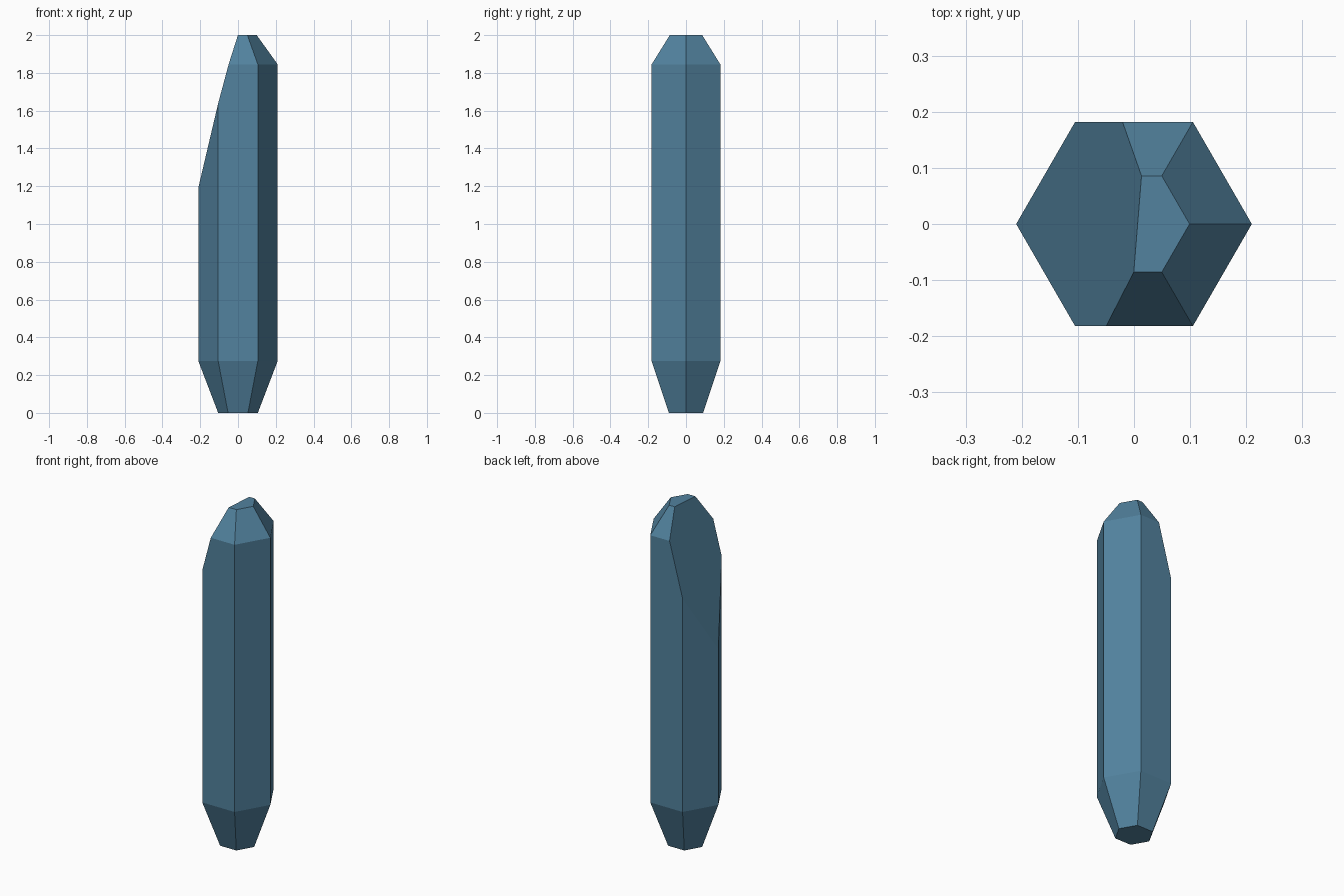
import bpy, bmesh
from math import sin, cos, pi
from mathutils import Vector

cube = bpy.data.objects.get("Cube")
if cube:
    bpy.data.objects.remove(cube, do_unlink=True)

# Blue crystal material
blue = bpy.data.materials.new("slate_blue")
blue.use_nodes = True
colour = (0.084, 0.223, 0.342, 1)
blue.diffuse_color = colour
blue.node_tree.nodes["Principled BSDF"].inputs["Base Color"].default_value = colour

# Six-sided shard: (radius, height) rings, tapered at both ends
profile = [(0.105, 0), (0.21, 0.275), (0.21, 1.845), (0.099, 2)]
SIDES = 6
bm = bmesh.new()
rings = [[bm.verts.new((r * cos(2 * pi * i / SIDES), r * sin(2 * pi * i / SIDES), z))
          for i in range(SIDES)] for r, z in profile]
for low, high in zip(rings, rings[1:]):
    for i in range(SIDES):
        j = (i + 1) % SIDES
        bm.faces.new((low[i], low[j], high[j], high[i]))
bm.faces.new(rings[0][::-1])
bm.faces.new(rings[-1])

# Long slanting break across the upper right side
slope, tilt = 3.73, -0.3
cut = bmesh.ops.bisect_plane(
    bm, geom=bm.verts[:] + bm.edges[:] + bm.faces[:],
    plane_co=Vector((0.0065, 0, 2)), plane_no=Vector((-slope, -tilt, 1)),
    clear_outer=True)
edges = [e for e in cut["geom_cut"] if isinstance(e, bmesh.types.BMEdge)]
bmesh.ops.contextual_create(bm, geom=edges)
bmesh.ops.recalc_face_normals(bm, faces=bm.faces[:])

mesh = bpy.data.meshes.new("crystal_shard")
bm.to_mesh(mesh)
bm.free()
mesh.materials.append(blue)
shard = bpy.data.objects.new("crystal_shard", mesh)
bpy.context.collection.objects.link(shard)
